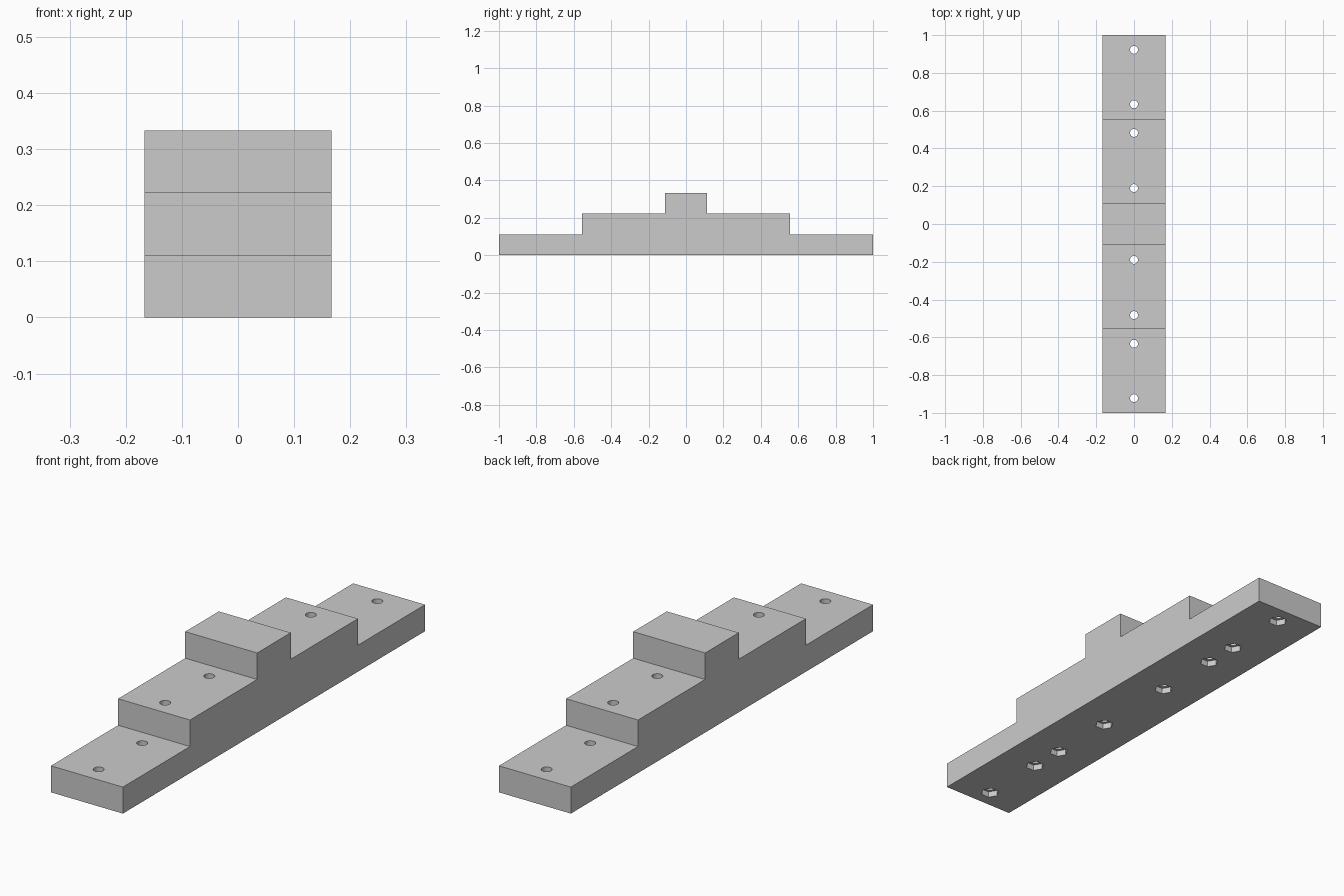
import bpy, bmesh, math
from mathutils import Vector

cube = bpy.data.objects.get("Cube")
if cube:
    bpy.data.objects.remove(cube, do_unlink=True)

STEP = 1 / 9          # height of one tier
HALF_WIDTH = 1 / 6
HOLES = [0.19, 0.482, 0.634, 0.922]

grey = bpy.data.materials.new("light grey")
grey.use_nodes = True
colour = (0.6, 0.6, 0.6, 1)
grey.diffuse_color = colour
grey.node_tree.nodes["Principled BSDF"].inputs["Base Color"].default_value = colour


def extrude(bm, points, offset):
    """Add a closed prism from a planar outline."""
    face = bm.faces.new([bm.verts.new(p) for p in points])
    top = bmesh.ops.extrude_face_region(bm, geom=[face], use_keep_orig=True)["geom"]
    verts = [v for v in top if isinstance(v, bmesh.types.BMVert)]
    bmesh.ops.translate(bm, verts=verts, vec=Vector(offset))


def make_object(name, bm):
    bmesh.ops.recalc_face_normals(bm, faces=bm.faces[:])
    mesh = bpy.data.meshes.new(name)
    bm.to_mesh(mesh)
    bm.free()
    mesh.materials.append(grey)
    obj = bpy.data.objects.new(name, mesh)
    bpy.context.collection.objects.link(obj)
    return obj


def make_cutter(name, radius, sides, height):
    """Row of upright prisms at every hole position, points along x."""
    bm = bmesh.new()
    for y in [s * h for h in HOLES for s in (-1, 1)]:
        ring = [(radius * math.cos(math.tau * i / sides),
                 y + radius * math.sin(math.tau * i / sides), -0.05)
                for i in range(sides)]
        extrude(bm, ring, (0, 0, height + 0.05))
    cutter = make_object(name, bm)
    cutter.hide_render = True
    return cutter


# Stepped block: mirrored tier profile extruded across the width
half = [(1, 0), (1, STEP), (5 * STEP, STEP), (5 * STEP, 2 * STEP),
        (STEP, 2 * STEP), (STEP, 3 * STEP)]
profile = half + [(-y, z) for y, z in reversed(half)]
bm = bmesh.new()
extrude(bm, [(-HALF_WIDTH, y, z) for y, z in profile], (2 * HALF_WIDTH, 0, 0))
block = make_object("stepped_block", bm)

# Through holes and hexagonal nut pockets in the underside
cutters = [make_cutter("bolt_hole_cutter", 0.021, 32, 0.5),
           make_cutter("nut_pocket_cutter", 0.037, 6, 0.025)]
bpy.context.view_layer.objects.active = block
block.select_set(True)
for cutter in cutters:
    mod = block.modifiers.new(cutter.name, "BOOLEAN")
    mod.operation = "DIFFERENCE"
    mod.solver = "EXACT"
    mod.object = cutter
    bpy.ops.object.modifier_apply(modifier=mod.name)
for cutter in cutters:
    bpy.data.objects.remove(cutter, do_unlink=True)

# Smooth hole walls, sharp block edges
bpy.ops.object.shade_smooth_by_angle(angle=math.radians(30))
